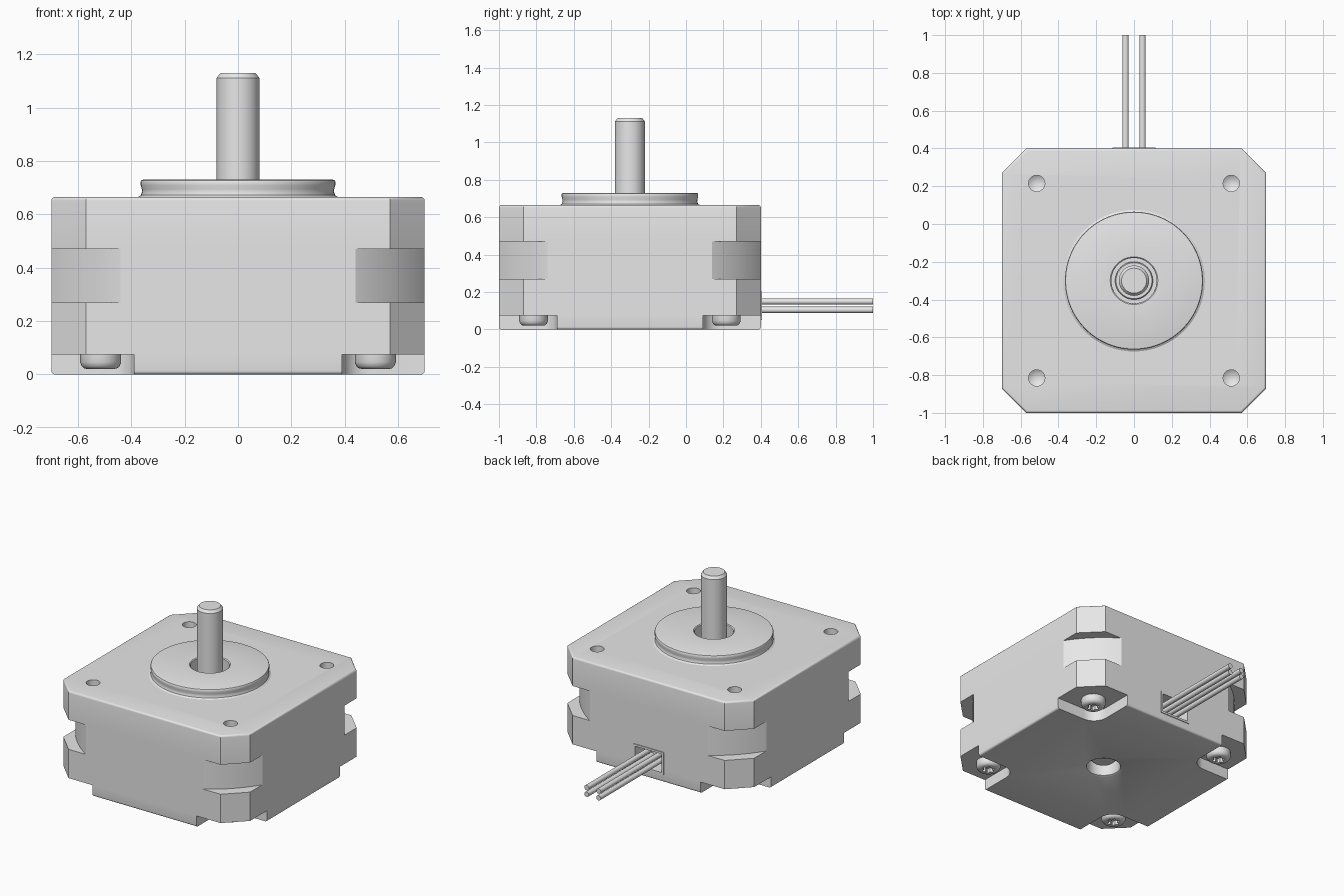
import bpy, bmesh
from math import sin, cos, pi, radians
from mathutils import Matrix

if "Cube" in bpy.data.objects:
    bpy.data.objects.remove(bpy.data.objects["Cube"])

AXIS_Y = -0.3      # the shaft axis sits forward of the origin
HALF = 0.7         # half width of the housing
HOLE = 0.515       # offset of screws and mounting holes
CORNERS = [(sx, sy) for sx in (-1, 1) for sy in (-1, 1)]

metal = bpy.data.materials.new("light grey metal")
metal.use_nodes = True
metal.diffuse_color = (0.8, 0.8, 0.8, 1)
metal.node_tree.nodes["Principled BSDF"].inputs["Base Color"].default_value = (0.8, 0.8, 0.8, 1)


def lathe(bm, profile, x=0, y=0, n=48):
    """Revolve a closed (radius, height) outline about a vertical axis."""
    rings = [[bm.verts.new((x + r * cos(2 * pi * i / n), y + r * sin(2 * pi * i / n), z))
              for r, z in profile] for i in range(n)]
    count = len(profile)
    for i in range(n):
        a, b = rings[i], rings[(i + 1) % n]
        for j in range(count):
            k = (j + 1) % count
            if profile[j][0] or profile[k][0]:
                bm.faces.new((a[j], b[j], b[k], a[k]))
    bmesh.ops.remove_doubles(bm, verts=bm.verts, dist=1e-5)


def prism(bm, outline, low, high):
    """Extrude a flat outline between two heights."""
    base = bm.faces.new([bm.verts.new((x, y, low)) for x, y in outline])
    top = bmesh.ops.extrude_face_region(bm, geom=[base], use_keep_orig=True)["geom"]
    moved = [v for v in top if isinstance(v, bmesh.types.BMVert)]
    bmesh.ops.translate(bm, verts=moved, vec=(0, 0, high - low))


def box(bm, centre, size):
    bmesh.ops.create_cube(bm, size=1, matrix=Matrix.Translation(centre) @ Matrix.Diagonal((*size, 1)))


def finish(bm, name, x=0, y=AXIS_Y):
    bmesh.ops.recalc_face_normals(bm, faces=bm.faces)
    mesh = bpy.data.meshes.new(name)
    bm.to_mesh(mesh)
    bm.free()
    mesh.materials.append(metal)
    obj = bpy.data.objects.new(name, mesh)
    obj.location = (x, y, 0)
    bpy.context.collection.objects.link(obj)
    return obj


def select(obj):
    bpy.ops.object.select_all(action='DESELECT')
    obj.select_set(True)
    bpy.context.view_layer.objects.active = obj


def smooth(obj):
    select(obj)
    bpy.ops.object.shade_smooth_by_angle(angle=radians(30))


def cut(obj, cutter):
    cutter.hide_render = True
    mod = obj.modifiers.new("cut", 'BOOLEAN')
    mod.operation, mod.solver, mod.object = 'DIFFERENCE', 'EXACT', cutter
    select(obj)
    bpy.ops.object.modifier_apply(modifier=mod.name)
    bpy.data.objects.remove(cutter)


# Housing: chamfered square block with rounded top and bottom rims
c = 0.57
bm = bmesh.new()
prism(bm, [(c, -HALF), (HALF, -c), (HALF, c), (c, HALF),
           (-c, HALF), (-HALF, c), (-HALF, -c), (-c, -HALF)], 0, 0.665)
rims = [e for e in bm.edges if abs(e.verts[0].co.z - e.verts[1].co.z) < 1e-4]
bmesh.ops.bevel(bm, geom=rims, offset=0.013, segments=4, profile=0.5, affect='EDGES')
housing = finish(bm, "housing")

# Round waist that trims the four corners
bm = bmesh.new()
lathe(bm, [(0.827, 0.27), (1.1, 0.27), (1.1, 0.47), (0.827, 0.47)], n=128)
cut(housing, finish(bm, "waist_cutter"))

# Corner pockets underneath, with a rounded inner corner
inner, rad = 0.39, 0.1
arc = [(inner + rad - rad * cos(t * pi / 16), inner + rad - rad * sin(t * pi / 16)) for t in range(9)]
bm = bmesh.new()
for sx, sy in CORNERS:
    prism(bm, [(sx * x, sy * y) for x, y in [(inner, 1)] + arc + [(1, inner), (1, 1)]], -0.1, 0.075)
cut(housing, finish(bm, "pocket_cutter"))

# Mounting holes with cone bottoms, shaft bores and the cable opening
bm = bmesh.new()
for sx, sy in CORNERS:
    lathe(bm, [(0, 0.53), (0.043, 0.56), (0.043, 0.8), (0, 0.8)], sx * HOLE, sy * HOLE, 32)
lathe(bm, [(0, 0.6), (0.12, 0.6), (0.12, 0.8), (0, 0.8)])
lathe(bm, [(0, -0.1), (0.12, -0.1), (0.12, 0), (0.108, 0.006), (0.104, 0.02), (0.104, 0.12), (0, 0.12)])
box(bm, (0, HALF, 0.127), (0.2, 0.2, 0.125))
cut(housing, finish(bm, "hole_cutter"))
smooth(housing)

# Raised centring ring on top
bm = bmesh.new()
lathe(bm, [(0.12, 0.655), (0.375, 0.655), (0.375, 0.665), (0.364, 0.672), (0.36, 0.685),
           (0.361, 0.695), (0.365, 0.71), (0.365, 0.722), (0.362, 0.728), (0.356, 0.73),
           (0.126, 0.73), (0.12, 0.725)], n=96)
smooth(finish(bm, "centring_ring"))

# Bearing and shaft
bm = bmesh.new()
lathe(bm, [(0.078, 0.59), (0.1, 0.59), (0.1, 0.625), (0.095, 0.63), (0.078, 0.63)])
smooth(finish(bm, "bearing"))
bm = bmesh.new()
lathe(bm, [(0, 0.055), (0.07, 0.055), (0.08, 0.065), (0.08, 1.112), (0.066, 1.13), (0, 1.13)])
smooth(finish(bm, "shaft"))

# Screws: domed heads with a six-lobed socket
for i, (sx, sy) in enumerate(CORNERS):
    bm = bmesh.new()
    lathe(bm, [(0, 0.02), (0.05, 0.02), (0.062, 0.023), (0.071, 0.031), (0.077, 0.046),
               (0.077, 0.085), (0, 0.085)], n=40)
    screw = finish(bm, f"screw_{i + 1}", sx * HOLE, AXIS_Y + sy * HOLE)
    bm = bmesh.new()
    turns = [2 * pi * k / 48 for k in range(48)]
    lobes = [((0.034 + 0.007 * cos(6 * t)) * cos(t), (0.034 + 0.007 * cos(6 * t)) * sin(t)) for t in turns]
    prism(bm, lobes, 0, 0.05)
    cut(screw, finish(bm, "socket_cutter", sx * HOLE, AXIS_Y + sy * HOLE))
    smooth(screw)

# Thin frame around the cable opening
bm = bmesh.new()
for s in (-1, 1):
    box(bm, (s * 0.107, HALF - 0.01, 0.127), (0.014, 0.03, 0.153))
    box(bm, (0, HALF - 0.01, 0.127 + s * 0.0695), (0.2, 0.03, 0.014))
finish(bm, "cable_frame")

# Four wires leaving the back
for x in (-0.045, 0.045):
    for z in (0.105, 0.15):
        bm = bmesh.new()
        bmesh.ops.create_cone(bm, cap_ends=True, segments=24, radius1=0.017, radius2=0.017, depth=0.72,
                              matrix=Matrix.Translation((x, 0.64, z)) @ Matrix.Rotation(pi / 2, 4, 'X'))
        smooth(finish(bm, "wire", y=0))
